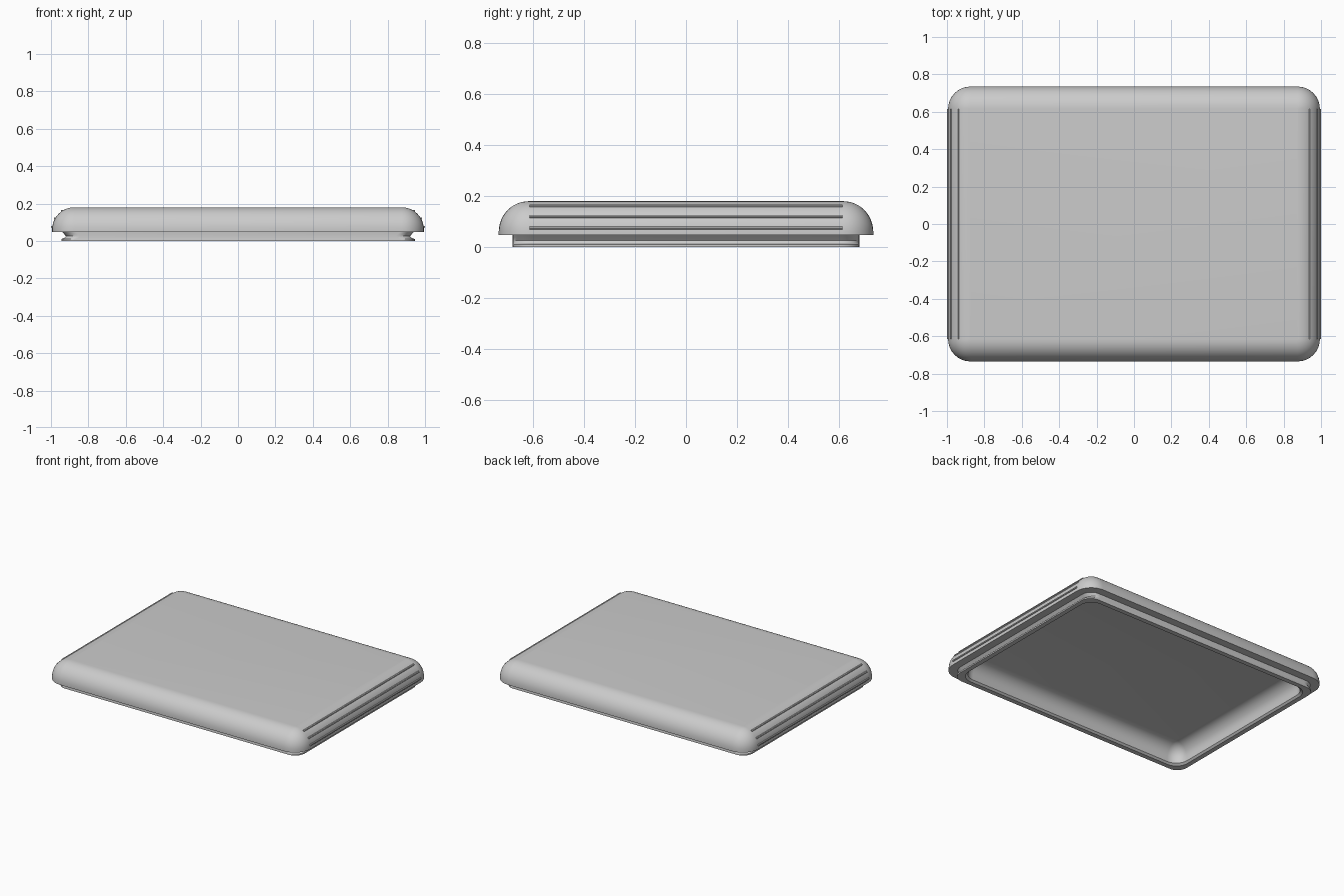
import bpy, bmesh
from math import sin, cos, pi

cube = bpy.data.objects.get("Cube")
if cube:
    bpy.data.objects.remove(cube, do_unlink=True)

grey = bpy.data.materials.new("light grey plastic")
grey.use_nodes = True
colour = (0.6, 0.6, 0.6, 1)
grey.diffuse_color = colour
grey.node_tree.nodes["Principled BSDF"].inputs["Base Color"].default_value = colour

HX, HY, R = 0.994, 0.735, 0.12     # outer half sizes and edge radius
BASE, TOP = 0.047, 0.18            # underside of overhang, top
STEPS = 8


def rounded_rect(hx, hy, r, z):
    """Ring of points around a rectangle with rounded corners."""
    pts = []
    for k, (sx, sy) in enumerate([(1, 1), (-1, 1), (-1, -1), (1, -1)]):
        for i in range(STEPS + 1):
            a = (k + i / STEPS) * pi / 2
            pts.append((sx * (hx - r) + r * cos(a), sy * (hy - r) + r * sin(a), z))
    return pts


def finish(bm, name):
    bmesh.ops.recalc_face_normals(bm, faces=bm.faces)
    mesh = bpy.data.meshes.new(name)
    bm.to_mesh(mesh)
    bm.free()
    mesh.materials.append(grey)
    obj = bpy.data.objects.new(name, mesh)
    bpy.context.collection.objects.link(obj)
    bpy.ops.object.select_all(action='DESELECT')
    obj.select_set(True)
    bpy.context.view_layer.objects.active = obj
    bpy.ops.object.shade_smooth_by_angle(angle=pi / 6)
    return obj


def loft(name, rings):
    """Skin successive rings and cap both ends."""
    bm = bmesh.new()
    loops = [[bm.verts.new(p) for p in ring] for ring in rings]
    n = len(loops[0])
    for a, b in zip(loops, loops[1:]):
        for i in range(n):
            j = (i + 1) % n
            bm.faces.new((a[i], a[j], b[j], b[i]))
    bm.faces.new(loops[0])
    bm.faces.new(loops[-1])
    return finish(bm, name)


# Lid shell: hollow inside, lip, overhang, then rounded outer skin
rings = []
inner_x, inner_y, ceiling, fillet = 0.90, 0.635, 0.13, 0.09
for i in range(STEPS + 1):
    a = pi / 2 * (1 - i / STEPS)
    inset = (fillet - 0.002) * (1 - cos(a))
    rings.append(rounded_rect(inner_x - inset, inner_y - inset, fillet - inset,
                              ceiling - fillet * (1 - sin(a))))
rings.append(rounded_rect(inner_x, inner_y, fillet, 0.012))
rings.append(rounded_rect(inner_x + 0.012, inner_y + 0.012, fillet, 0))
for hx, z in [(0.945, 0), (0.945, 0.010), (0.928, 0.016), (0.920, 0.026),
              (0.930, 0.037), (0.940, BASE)]:
    rings.append(rounded_rect(hx, 0.68, 0.075, z))
rings.append(rounded_rect(HX, HY, R, BASE))


def skin(t):
    """Inset and height on the rounded outer edge, t from 0 (side) to 1 (top)."""
    a = t * pi / 2
    return (R - 0.002) * (1 - cos(a)), TOP - R * (1 - sin(a))


for i in range(13):
    inset, z = skin(i / 12)
    rings.append(rounded_rect(HX - inset, HY - inset, R - inset, z))
loft("lid_shell", rings)


# Grip ridges: three slim rounded bars on each short side
def grip_ridge(name, side, z, length):
    s = max(0, (z - TOP + R) / R)
    c = (1 - s * s) ** 0.5
    x = HX - R + R * c
    ends = []
    for y in (-length, length):
        ring = []
        for along, out in [(-0.006, -0.004), (-0.006, 0.003), (-0.003, 0.006),
                           (0.003, 0.006), (0.006, 0.003), (0.006, -0.004)]:
            ring.append((side * (x + out * c - along * s), y, z + out * s + along * c))
        ends.append(ring)
    loft(name, ends)


for side, label in [(1, "left"), (-1, "right")]:
    for z, level in [(0.075, "lower"), (0.12, "middle"), (0.16, "upper")]:
        grip_ridge(f"{label}_{level}_grip_ridge", side, z, 0.615)
